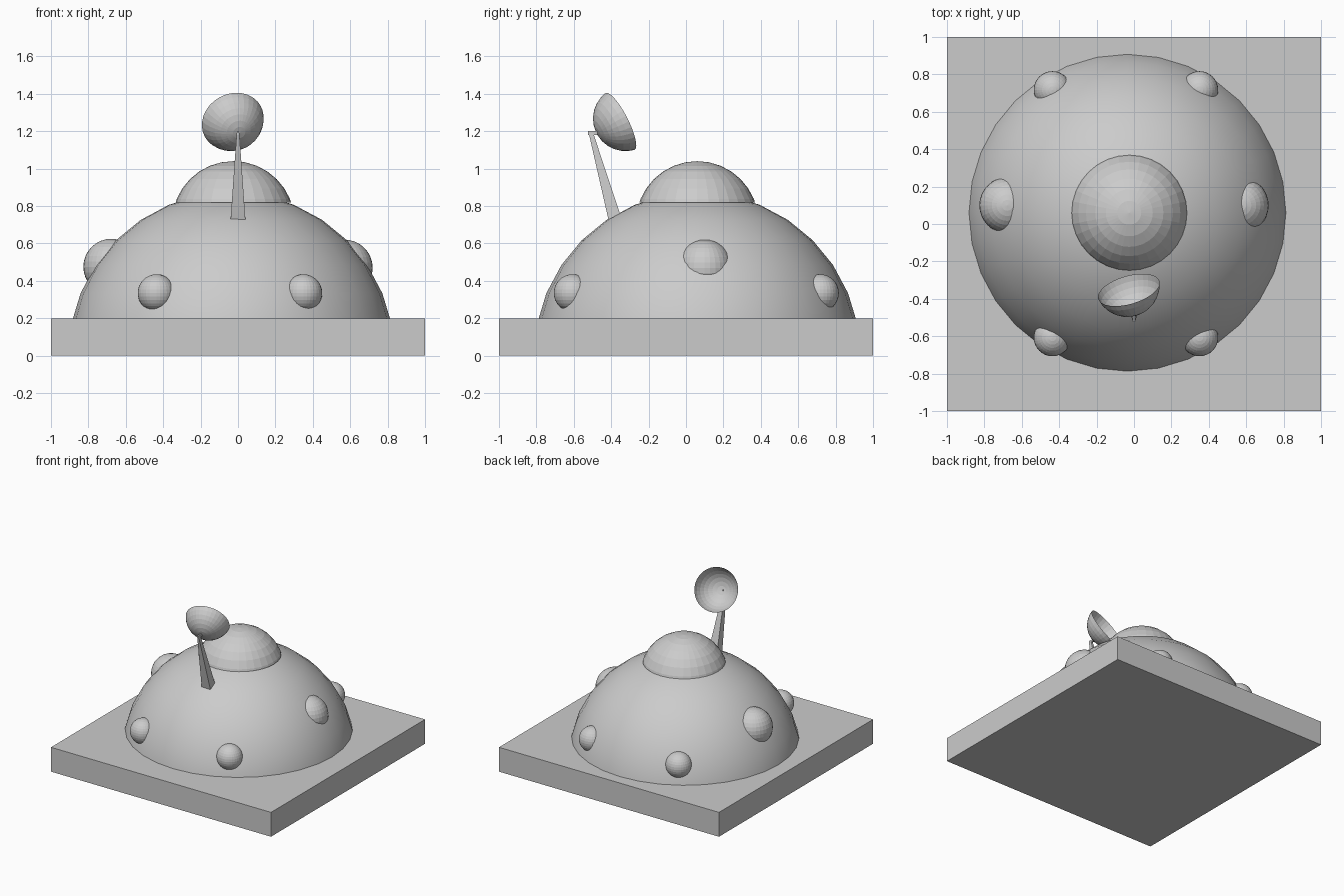
import bpy, bmesh
from mathutils import Vector, Matrix

if "Cube" in bpy.data.objects:
    bpy.data.objects.remove(bpy.data.objects["Cube"])


def finish(bm, name, smooth=False):
    bmesh.ops.recalc_face_normals(bm, faces=bm.faces)
    me = bpy.data.meshes.new(name)
    bm.to_mesh(me)
    bm.free()
    for p in me.polygons:
        p.use_smooth = smooth
    ob = bpy.data.objects.new(name, me)
    bpy.context.collection.objects.link(ob)
    return ob


def ball(name, center, radius, cut=None, smooth=False, fill=False, axis=None):
    """UV sphere, optionally keeping only the part above local height `cut`."""
    bm = bmesh.new()
    bmesh.ops.create_uvsphere(bm, u_segments=32, v_segments=16, radius=radius)
    if cut is not None:
        res = bmesh.ops.bisect_plane(bm, geom=bm.verts[:] + bm.edges[:] + bm.faces[:],
                                     plane_co=(0, 0, cut), plane_no=(0, 0, 1),
                                     dist=1e-5, clear_inner=True)
        if fill:
            rim = [e for e in res['geom_cut'] if isinstance(e, bmesh.types.BMEdge)]
            bmesh.ops.edgeloop_fill(bm, edges=rim)
    mat = Matrix.Translation(center)
    if axis:
        mat = mat @ Vector(axis).to_track_quat('Z', 'Y').to_matrix().to_4x4()
    bm.transform(mat)
    return finish(bm, name, smooth)


def bar(name, start, end, half_start, half_end):
    """Tapered square bar between two points, ends level with the ground."""
    bm = bmesh.new()
    bmesh.ops.create_cube(bm, size=2)
    for v in bm.verts:
        p, h = (end, half_end) if v.co.z > 0 else (start, half_start)
        v.co = Vector((p[0] + v.co.x * h[0], p[1] + v.co.y * h[1], p[2]))
    return finish(bm, name)


# Square base slab
bar("base_slab", (0, 0, 0), (0, 0, 0.2), (1, 1), (1, 1))

# Main dome and roof cap
CX, CY = -0.035, 0.06
ball("main_dome", (CX, CY, 0), 0.873, cut=0.0, smooth=True)
ball("roof_cap", (CX + 0.01, CY, 0.712), 0.328, cut=0.108, fill=True)

# Four corner portholes
for sx, side in ((-1, "left"), (1, "right")):
    for sy, end in ((-1, "front"), (1, "back")):
        ball(f"porthole_{end}_{side}", (-0.043 + sx * 0.393, 0.055 + sy * 0.662, 0.335), 0.1)

# Two larger side portholes
ball("side_porthole_left", (-0.677, 0.1, 0.475), 0.15)
ball("side_porthole_right", (0.57, 0.1, 0.47), 0.15)

# Leaning antenna mast and short link to the dish
bar("antenna_mast", (0, -0.357, 0.65), (0, -0.508, 1.19), (0.045, 0.04), (0.007, 0.012))
bar("dish_link", (0, -0.498, 1.18), (0, -0.498, 1.2), (0.006, 0.025), (0.006, 0.025))

# Open dish facing back, up and a little left
n = Vector((-0.25, 0.86, 0.44)).normalized()
rim_center = Vector((-0.028, -0.3525, 1.2525))
R, sag = 0.174, 0.14
bm_axis = -n
ball("antenna_dish", rim_center + n * (R - sag), R, cut=R - sag, axis=bm_axis)
